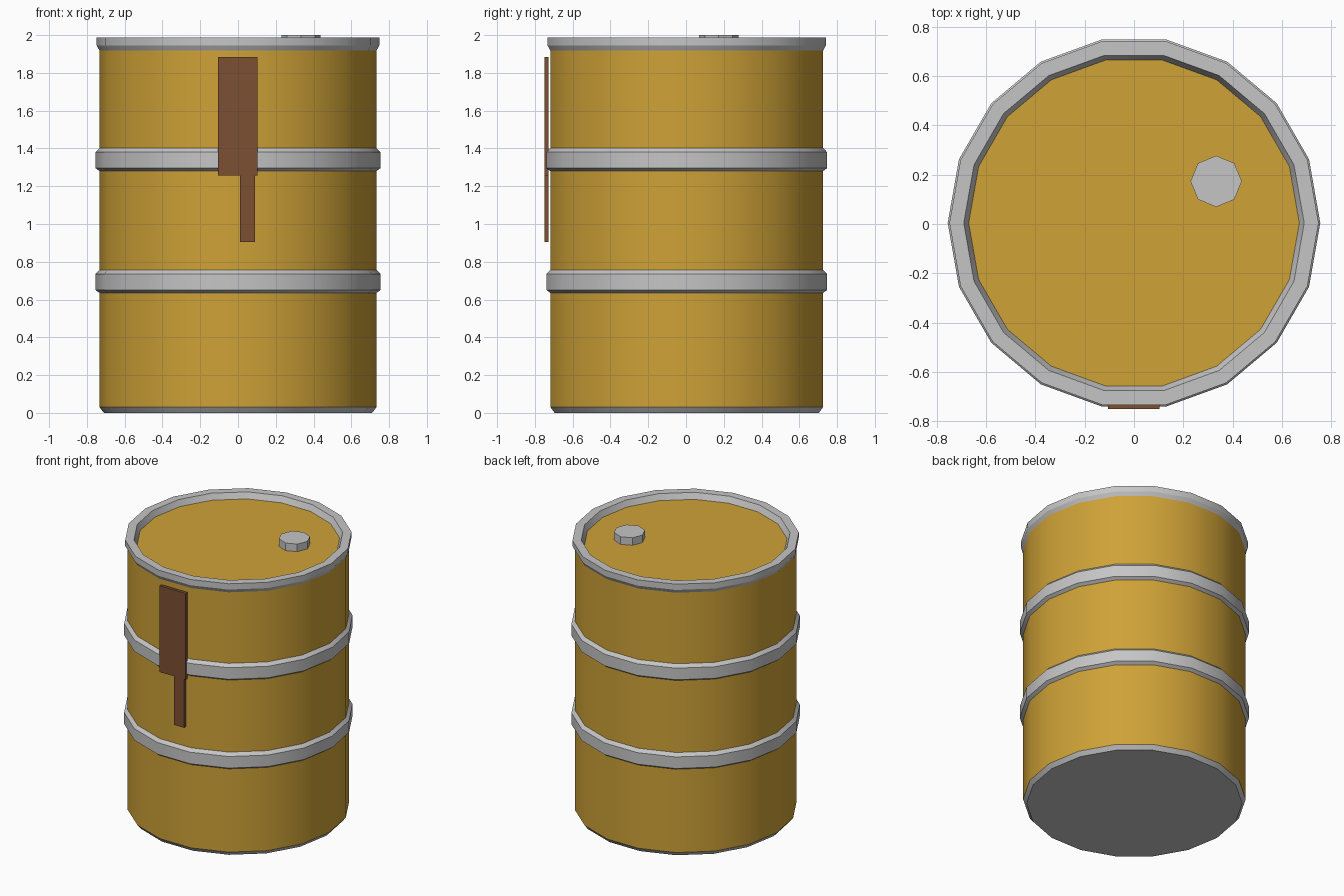
import bpy, bmesh, math

if "Cube" in bpy.data.objects:
    bpy.data.objects.remove(bpy.data.objects["Cube"])

CY = 0.004  # drum axis sits slightly behind the centre because of the front plates


def material(name, rgb):
    m = bpy.data.materials.new(name)
    m.diffuse_color = (*rgb, 1)
    m.use_nodes = True
    m.node_tree.nodes["Principled BSDF"].inputs["Base Color"].default_value = m.diffuse_color
    return m


YELLOW = material("drum yellow", (0.62, 0.36, 0.038))
GREY = material("steel grey", (0.56, 0.56, 0.56))
BROWN = material("rust brown", (0.20, 0.08, 0.032))


def finish(name, bm, mats, smooth=False):
    bmesh.ops.recalc_face_normals(bm, faces=bm.faces)
    me = bpy.data.meshes.new(name)
    bm.to_mesh(me)
    bm.free()
    for m in mats:
        me.materials.append(m)
    ob = bpy.data.objects.new(name, me)
    bpy.context.collection.objects.link(ob)
    if smooth:
        bpy.ops.object.select_all(action='DESELECT')
        ob.select_set(True)
        bpy.context.view_layer.objects.active = ob
        bpy.ops.object.shade_smooth_by_angle(angle=math.radians(25))
    return ob


def lathe(name, profile, sides, centre, mats, smooth=False):
    """Revolve (radius, z, material of the band above) and cap both ends."""
    bm = bmesh.new()
    rings = []
    for r, z, _ in profile:
        angles = [2 * math.pi * i / sides for i in range(sides)]
        rings.append([bm.verts.new((centre[0] + r * math.cos(a),
                                    centre[1] + r * math.sin(a), z)) for a in angles])
    for k in range(len(rings) - 1):
        for i in range(sides):
            j = (i + 1) % sides
            f = bm.faces.new((rings[k][i], rings[k][j], rings[k + 1][j], rings[k + 1][i]))
            f.material_index = profile[k][2]
    bm.faces.new(rings[0]).material_index = profile[0][2]
    bm.faces.new(rings[-1]).material_index = profile[-1][2]
    return finish(name, bm, mats, smooth)


def box(name, x0, x1, y0, y1, z0, z1, mat):
    bm = bmesh.new()
    bmesh.ops.create_cube(bm, size=1)
    for v in bm.verts:
        v.co = (x1 if v.co.x > 0 else x0, y1 if v.co.y > 0 else y0, z1 if v.co.z > 0 else z0)
    return finish(name, bm, [mat])


# Drum: steel base, yellow panels, two hoops, raised rim and recessed lid
R, HOOP = 0.733, 0.755
profile = [(0.71, 0, 1), (R, 0.03, 0)]
for z in (0.635, 1.28):
    profile += [(R, z, 1), (HOOP, z + 0.016, 1), (HOOP, z + 0.1, 1), (R, z + 0.122, 0)]
profile += [(R, 1.918, 1), (0.748, 1.945, 1), (0.748, 1.987, 1),
            (0.69, 1.987, 1), (0.67, 1.945, 0)]
lathe("drum", profile, 18, (0, CY), [YELLOW, GREY], smooth=True)

# Filler cap on the lid
lathe("filler_cap", [(0.104, 1.943, 0), (0.104, 2.0, 0)], 8, (0.333, 0.173), [GREY])

# Rust plates on the front
box("rust_plate", -0.105, 0.103, -0.749, -0.728, 1.258, 1.885, BROWN)
box("rust_drip", 0.01, 0.09, -0.749, -0.728, 0.905, 1.258, BROWN)
